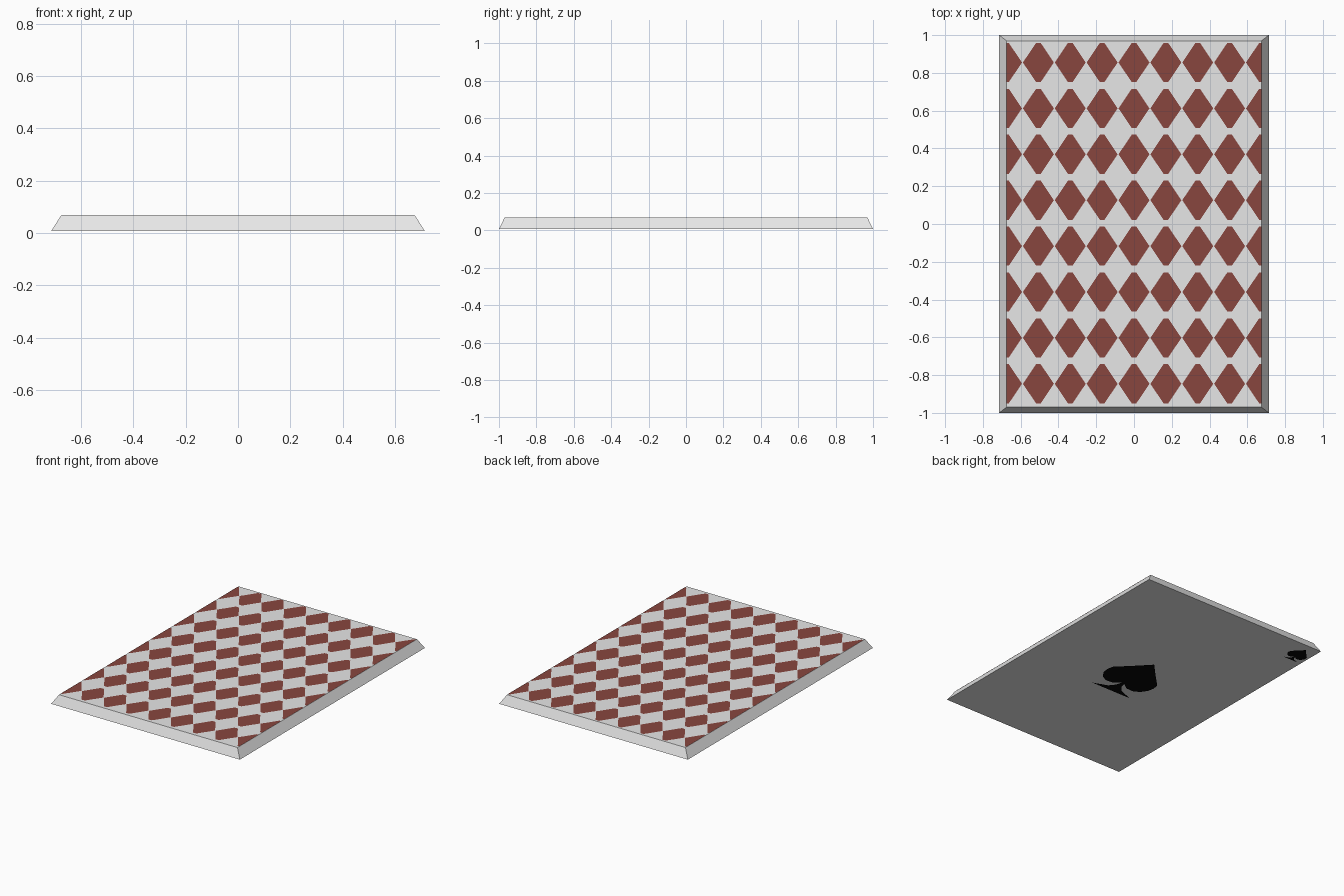
import bpy, bmesh

if "Cube" in bpy.data.objects:
    bpy.data.objects.remove(bpy.data.objects["Cube"])

def material(name, rgb):
    m = bpy.data.materials.new(name)
    m.diffuse_color = (*rgb, 1)
    m.use_nodes = True
    m.node_tree.nodes["Principled BSDF"].inputs["Base Color"].default_value = m.diffuse_color
    return m

white = material("card white", (0.85, 0.85, 0.85))
red = material("dark red", (0.25, 0.061, 0.049))
black = material("black", (0.002, 0.002, 0.002))

BOTTOM, TOP = 0.008, 0.069
TX, TY = 0.675, 0.97          # half size of the top face

def finish(name, bm, mat):
    me = bpy.data.meshes.new(name)
    bm.to_mesh(me)
    bm.free()
    me.materials.append(mat)
    ob = bpy.data.objects.new(name, me)
    bpy.context.collection.objects.link(ob)
    return ob

def add_face(bm, outline, z):
    return bm.faces.new([bm.verts.new((x, y, z)) for x, y in outline])

# Card body: a thin slab tapering towards the top
bm = bmesh.new()
bmesh.ops.create_cube(bm, size=2)
for v in bm.verts:
    up = v.co.z > 0
    v.co.x *= TX if up else 0.714
    v.co.y *= TY if up else 1.0
    v.co.z = TOP if up else BOTTOM
finish("card_body", bm, white)

# Diamond pattern on the back of the card, halved at the side edges
bm = bmesh.new()
W, H = 0.082, 0.104
half = [(0, -H), (0.012, -H), (W, 0), (0.012, H), (0, H)]
for row in range(8):
    cy = 0.855 - row * 0.243
    for col in range(-4, 5):
        cx = col * TX / 4
        if col < 4:
            add_face(bm, [(cx + x, cy + y) for x, y in half], TOP + 0.001)
        if col > -4:
            add_face(bm, [(cx - x, cy + y) for x, y in reversed(half)], TOP + 0.001)
bmesh.ops.remove_doubles(bm, verts=bm.verts, dist=0.0005)
finish("diamond_pattern", bm, red)

# Spade symbols on the underside: half outline, mirrored
side = [(0.095, 0.1), (0.185, 0.01), (0.194, -0.035), (0.185, -0.08),
        (0.155, -0.125), (0.11, -0.148), (0.06, -0.145), (0.012, -0.11),
        (0.022, -0.15), (0.055, -0.19), (0.155, -0.228)]
spade = [(0, 0.2)] + side + [(-x, y) for x, y in reversed(side)]

def make_spade(name, cx, cy, s):
    bm = bmesh.new()
    f = add_face(bm, [(cx + x * s, cy + y * s) for x, y in spade], 0)
    f.normal_update()
    if f.normal.z > 0:
        f.normal_flip()
    bmesh.ops.triangulate(bm, faces=[f])
    finish(name, bm, black)

make_spade("centre_spade", 0, 0, 1)
make_spade("corner_spade", -0.62, 0.89, 0.36)
